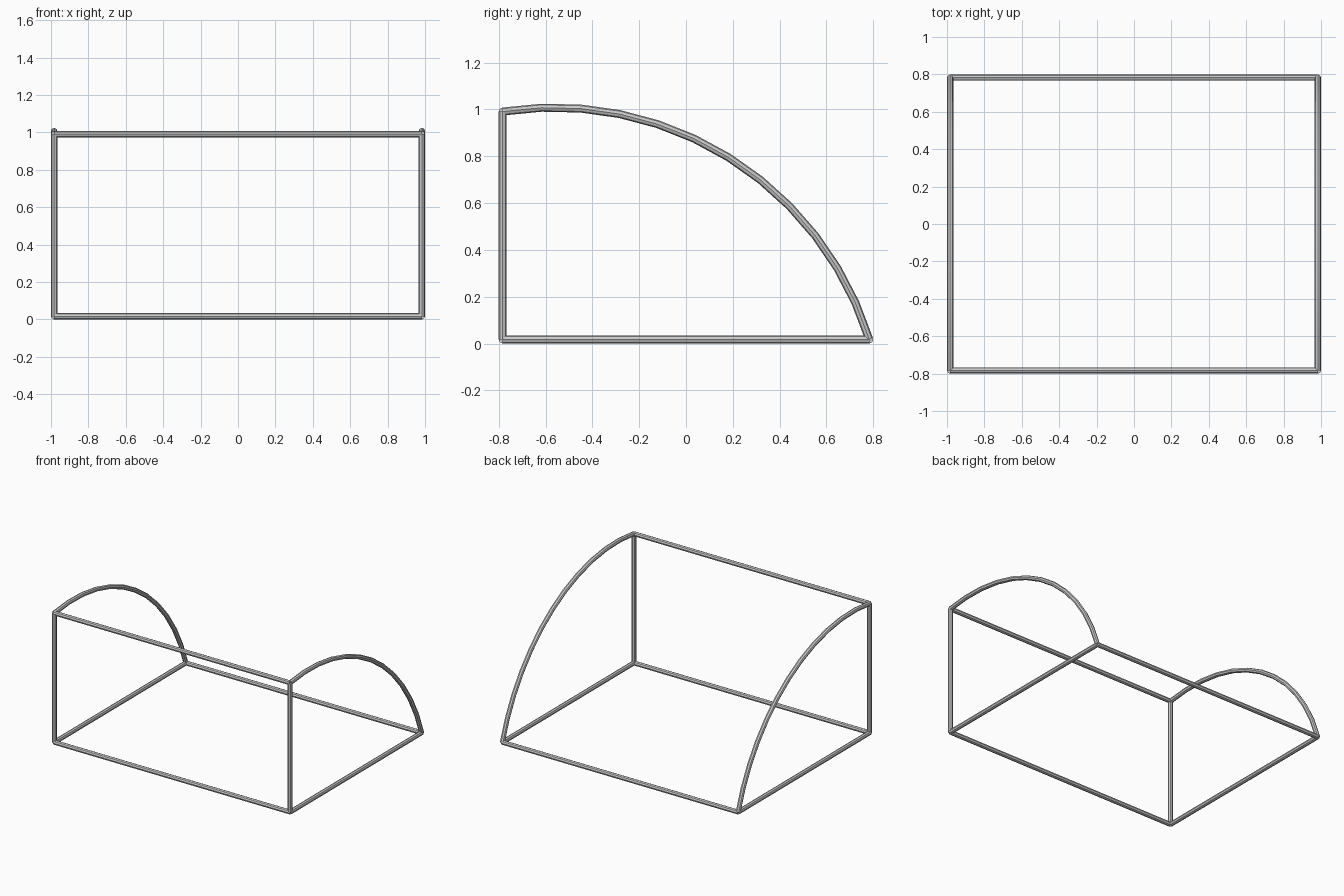
import bpy
from math import sin, cos, asin, atan2
from mathutils import Vector

if "Cube" in bpy.data.objects:
    bpy.data.objects.remove(bpy.data.objects["Cube"])

R = 0.017                      # tube radius
X, Y = 0.983, 0.783            # half spacing of tube centre lines
Z0, Z1 = R, 0.991              # lower and upper centre lines


def tube(name, points):
    """Round tube with capped ends along a path."""
    cu = bpy.data.curves.new(name, 'CURVE')
    cu.dimensions = '3D'
    cu.bevel_depth = R
    cu.bevel_resolution = 2
    cu.use_fill_caps = True
    sp = cu.splines.new('POLY')
    sp.points.add(len(points) - 1)
    for p, co in zip(sp.points, points):
        p.co = (*co, 1)
    ob = bpy.data.objects.new(name, cu)
    bpy.context.collection.objects.link(ob)
    bpy.ops.object.select_all(action='DESELECT')
    ob.select_set(True)
    bpy.context.view_layer.objects.active = ob
    bpy.ops.object.convert(target='MESH')
    bpy.ops.object.shade_smooth_by_angle()


# Arc points (y, z): circle from the top front corner to the bottom back corner
radius, steps = 1.41, 12
a, b = Vector((-Y, Z1)), Vector((Y, Z0))
chord = b - a
half = chord.length / 2
normal = Vector((-chord.y, chord.x)).normalized()
centre = (a + b) / 2 - normal * (radius**2 - half**2) ** 0.5
mid = atan2(normal.y, normal.x)
sweep = asin(half / radius)
arc = []
for i in range(steps + 1):
    t = mid + sweep - 2 * sweep * i / steps
    arc.append((centre.x + radius * cos(t), centre.y + radius * sin(t)))

# Long rails across the width
tube("front_bottom_rail", [(-X, -Y, Z0), (X, -Y, Z0)])
tube("back_bottom_rail", [(-X, Y, Z0), (X, Y, Z0)])
tube("front_top_rail", [(-X, -Y, Z1), (X, -Y, Z1)])

# Side frames: base rail, post and curved hoop
for side, x in (("left", -X), ("right", X)):
    tube(side + "_bottom_rail", [(x, -Y, Z0), (x, Y, Z0)])
    tube(side + "_post", [(x, -Y, Z0), (x, -Y, Z1)])
    tube(side + "_hoop", [(x, y, z) for y, z in arc])
